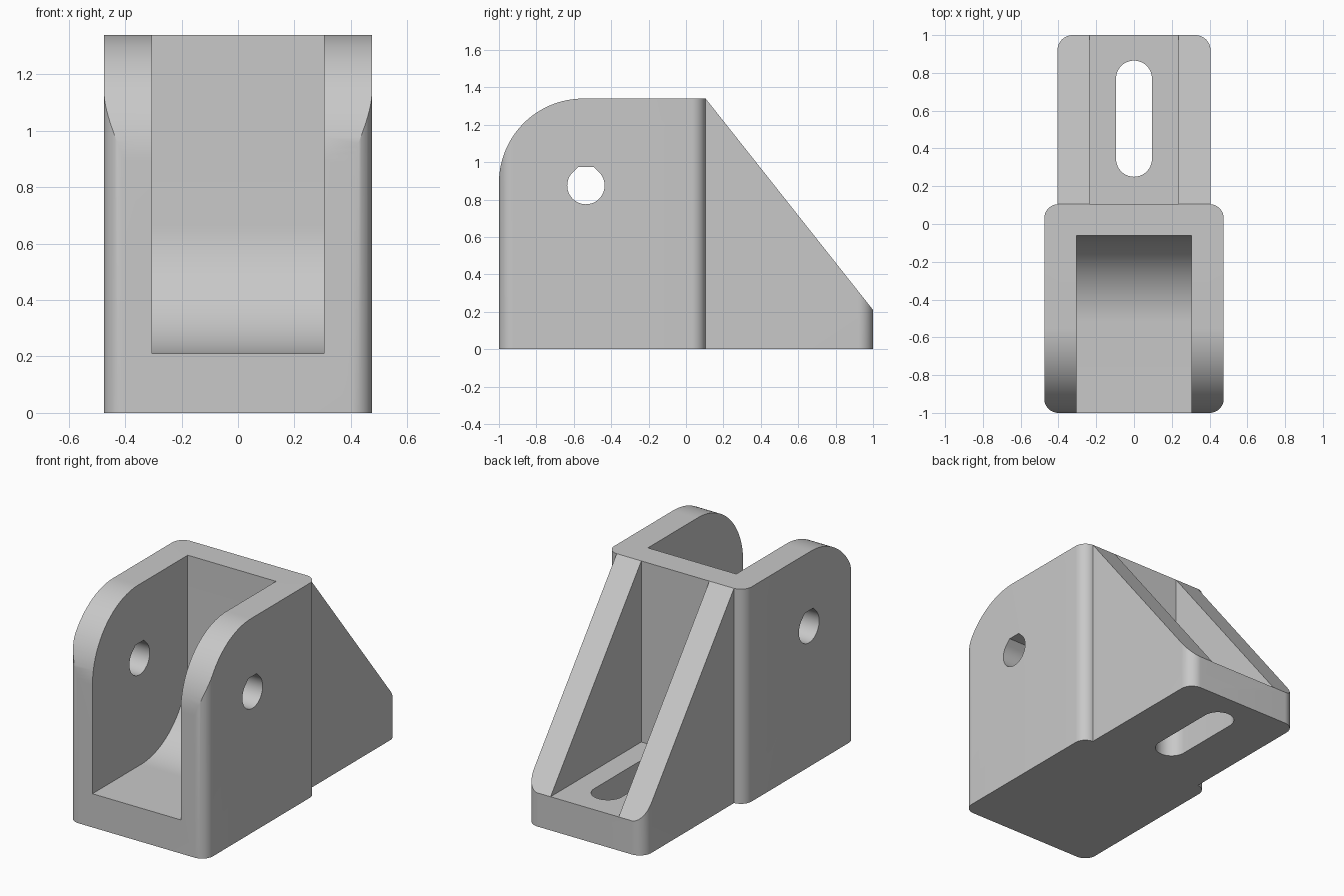
import bpy
import bmesh
from math import sin, cos, radians
from mathutils import Vector

cube = bpy.data.objects.get("Cube")
if cube:
    bpy.data.objects.remove(cube)

grey = bpy.data.materials.new("light_grey")
grey.use_nodes = True
colour = (0.58, 0.58, 0.58, 1)
grey.diffuse_color = colour
grey.node_tree.nodes["Principled BSDF"].inputs["Base Color"].default_value = colour


def arc(cx, cy, r, start, end, steps=16):
    """Points along an arc, angles in degrees."""
    angles = [radians(start + (end - start) * i / steps) for i in range(steps + 1)]
    return [(cx + r * cos(a), cy + r * sin(a)) for a in angles]


def rounded(hx, y0, y1, r):
    """Plan outline of a rectangle with rounded corners."""
    corners = [(hx - r, y1 - r), (r - hx, y1 - r), (r - hx, y0 + r), (hx - r, y0 + r)]
    return [p for i, (x, y) in enumerate(corners) for p in arc(x, y, r, 90 * i, 90 * i + 90)]


def prism(name, outline, low, high, axis="Z"):
    """Extrude an outline: plan (x, y) along Z, or side (y, z) along X."""
    place = (lambda a, b, c: (a, b, c)) if axis == "Z" else (lambda a, b, c: (c, a, b))
    bm = bmesh.new()
    face = bm.faces.new([bm.verts.new(place(a, b, low)) for a, b in outline])
    top = bmesh.ops.extrude_face_region(bm, geom=[face])["geom"]
    verts = [v for v in top if isinstance(v, bmesh.types.BMVert)]
    bmesh.ops.translate(bm, verts=verts, vec=Vector(place(0, 0, high - low)))
    bmesh.ops.recalc_face_normals(bm, faces=bm.faces)
    mesh = bpy.data.meshes.new(name)
    bm.to_mesh(mesh)
    bm.free()
    mesh.materials.append(grey)
    obj = bpy.data.objects.new(name, mesh)
    bpy.context.collection.objects.link(obj)
    return obj


def combine(obj, other, operation):
    """Apply a boolean and discard the helper."""
    mod = obj.modifiers.new(operation, "BOOLEAN")
    mod.operation = operation
    mod.solver = "EXACT"
    mod.object = other
    bpy.ops.object.select_all(action="DESELECT")
    bpy.context.view_layer.objects.active = obj
    obj.select_set(True)
    bpy.ops.object.modifier_apply(modifier=mod.name)
    bpy.data.objects.remove(other)


HEIGHT, FLOOR, BACK = 1.34, 0.21, 0.105

# Clevis block with rounded upright corners and a large top front radius
bracket = prism("clevis_bracket", rounded(0.475, -1, BACK, 0.075), 0, HEIGHT)
side = [(-1, -0.2), (0.3, -0.2), (0.3, HEIGHT + 0.1), (-0.55, HEIGHT + 0.1)]
side += arc(-0.55, HEIGHT - 0.45, 0.45, 90, 180, 32)
side[0] = (-1.0, -0.2)
combine(bracket, prism("side_profile", side, -1, 1, "X"), "INTERSECT")

# Open front pocket with a curved floor
pocket = [(-1.2, HEIGHT + 0.2), (-1.2, FLOOR)]
pocket += arc(-0.52, FLOOR + 0.46, 0.46, -90, 0, 32) + [(-0.06, HEIGHT + 0.2)]
combine(bracket, prism("pocket_cutter", pocket, -0.305, 0.305, "X"), "DIFFERENCE")

# Pin holes with a flattened teardrop top
hole = arc(-0.535, 0.875, 0.1, 135, 405, 36) + [(-0.494, 0.975), (-0.576, 0.975)]
combine(bracket, prism("pin_hole_cutter", hole, -1, 1, "X"), "DIFFERENCE")

# Rear foot and its two sloping ribs
foot = prism("rear_foot", rounded(0.405, -0.5, 1, 0.08), 0, HEIGHT)
slope = [(0.04, -0.2), (1.2, -0.2), (1.2, FLOOR), (1, FLOOR), (BACK, HEIGHT), (0.04, HEIGHT)]
combine(foot, prism("slope_profile", slope, -1, 1, "X"), "INTERSECT")
channel = [(BACK, FLOOR), (1.2, FLOOR), (1.2, 1.6), (BACK, 1.6)]
combine(foot, prism("channel_cutter", channel, -0.235, 0.235, "X"), "DIFFERENCE")
slot = rounded(0.095, 0.25, 0.865, 0.0949)
combine(foot, prism("slot_cutter", slot, -0.2, 0.6), "DIFFERENCE")
combine(bracket, foot, "UNION")

bpy.ops.object.shade_smooth_by_angle(angle=radians(25))
